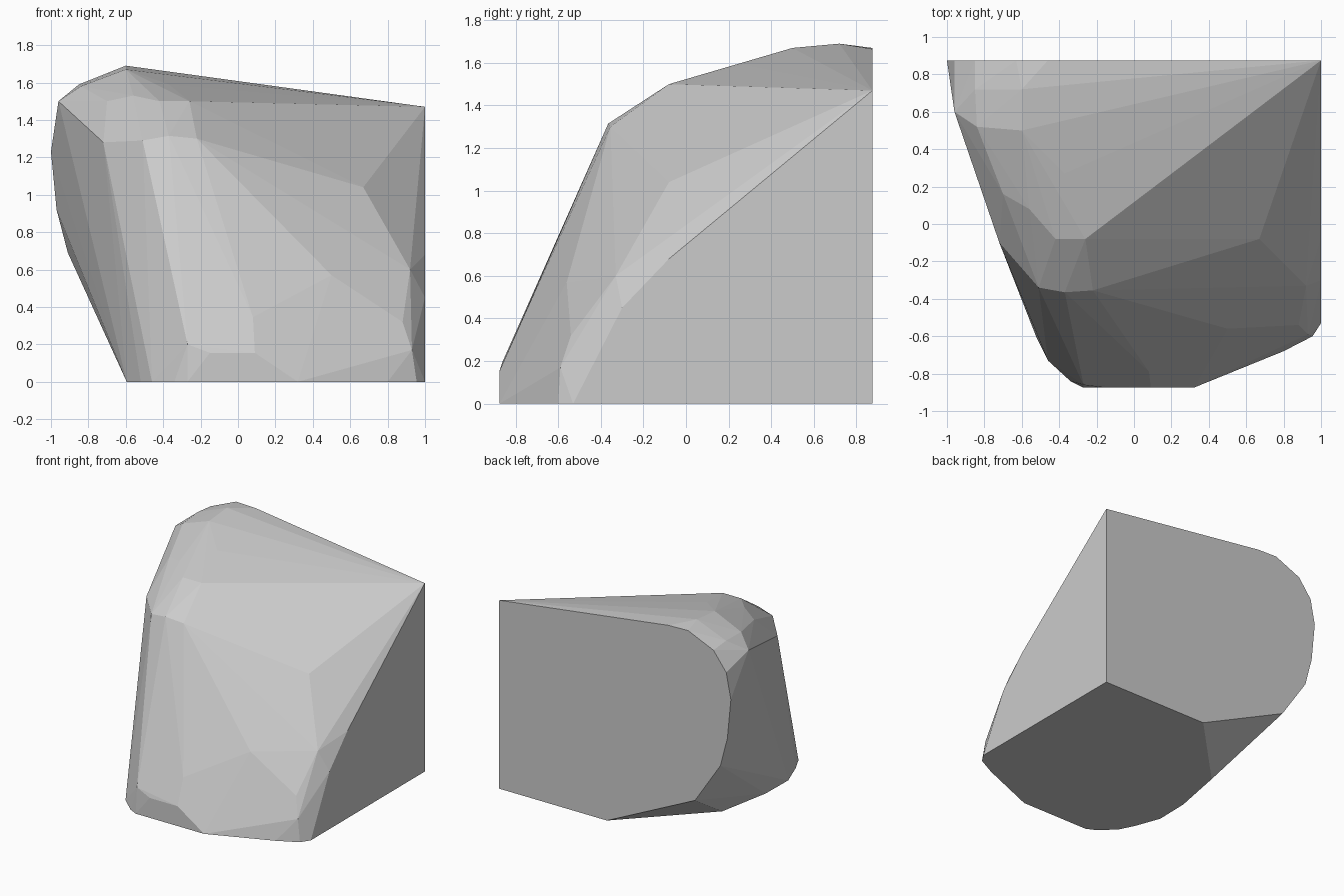
import bpy, bmesh

if "Cube" in bpy.data.objects:
    bpy.data.objects.remove(bpy.data.objects["Cube"])

# Flat bottom outline (x, y) at z = 0
base = [(1, .875), (.07, .875), (-.51, .28), (-.59, -.14), (-.595, -.41),
        (-.52, -.61), (-.46, -.73), (-.34, -.84), (-.27, -.875),
        (.32, -.875), (.8, -.68), (.955, -.6), (1, -.53)]

# Flat back outline (x, z) at y = 0.875
back = [(1, 1.47), (-.46, 1.665), (-.63, 1.67), (-.85, 1.575), (-.96, 1.43),
        (-1, 1.23), (-.97, .92), (-.91, .69), (-.69, .36)]

# Flat right side outline (y, z) at x = 1
side = [(-.30, .45), (-.08, .68)]

# Worn front and right corner
front = [(-.15, -.875, .155), (.09, -.875, .155), (-.27, -.86, .2),
         (-.22, -.79, .35), (.08, -.79, .345), (.2, -.79, .25),
         (.5, -.56, .57), (.92, -.33, .6), (.88, -.54, .32),
         (.93, -.59, .17), (.67, -.08, 1.04)]

# Worn crown
crown = [(-.51, -.34, 1.29), (-.37, -.365, 1.315), (-.22, -.355, 1.30),
         (-.72, -.1, 1.28), (-.7, .16, 1.5), (-.56, .08, 1.53),
         (-.42, -.08, 1.5), (-.26, -.08, 1.5), (-.37, .27, 1.59),
         (-.96, .6, 1.5), (-.84, .52, 1.58), (-.85, .72, 1.59),
         (-.6, .5, 1.67), (-.6, .72, 1.69)]

points = ([(x, y, 0) for x, y in base] + [(x, .875, z) for x, z in back]
          + [(1, y, z) for y, z in side] + front + crown)

# Wrap the outlines in a convex, faceted shell
bm = bmesh.new()
for p in points:
    bm.verts.new(p)
hull = bmesh.ops.convex_hull(bm, input=bm.verts[:])
loose = {g for g in hull["geom_interior"] + hull["geom_unused"]
         if isinstance(g, bmesh.types.BMVert) and not g.link_faces}
bmesh.ops.delete(bm, geom=list(loose), context='VERTS')
bmesh.ops.dissolve_limit(bm, angle_limit=.01, verts=bm.verts[:], edges=bm.edges[:])
bmesh.ops.recalc_face_normals(bm, faces=bm.faces[:])

mesh = bpy.data.meshes.new("rock_chunk")
bm.to_mesh(mesh)
bm.free()
rock = bpy.data.objects.new("rock_chunk", mesh)
bpy.context.collection.objects.link(rock)
